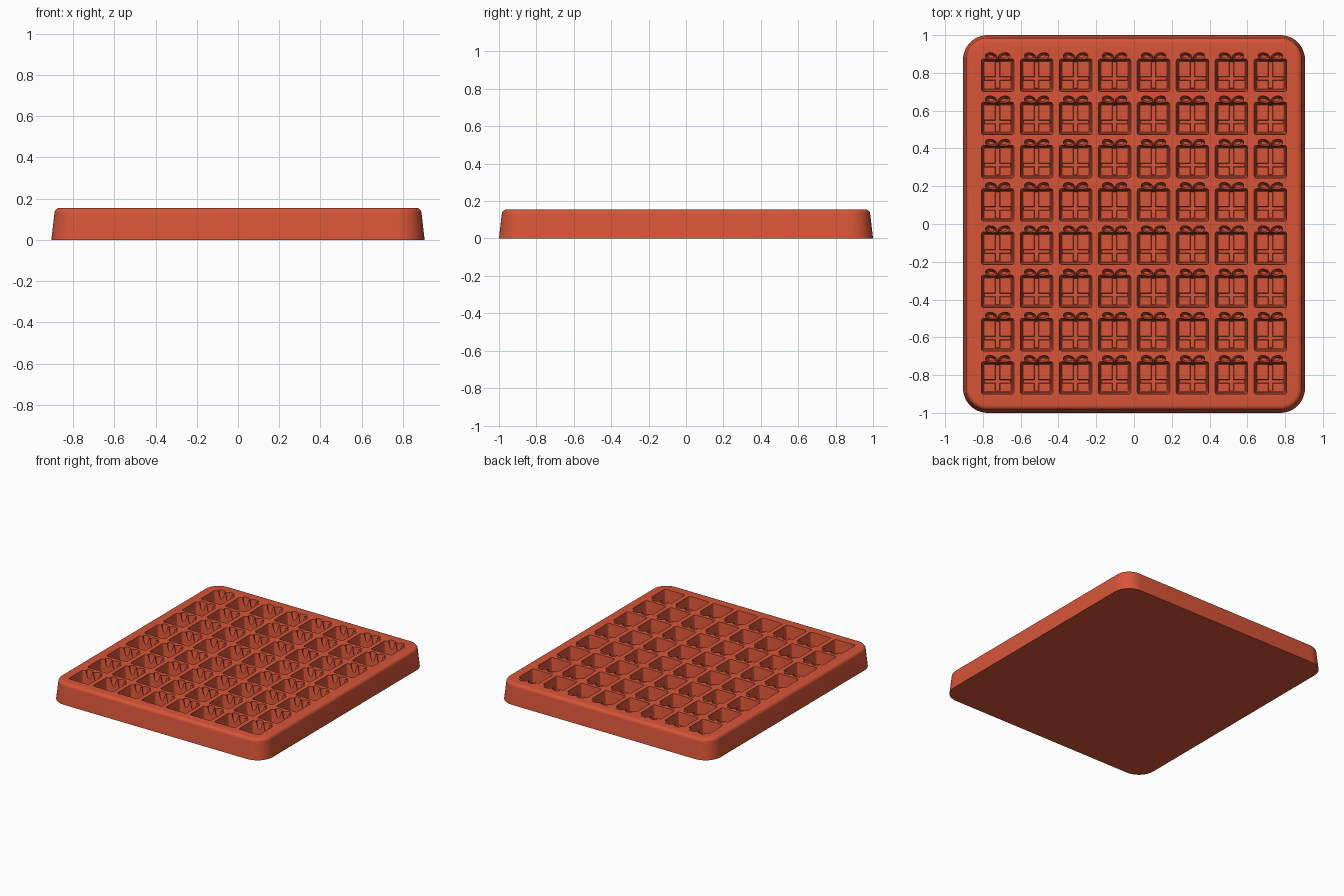
import bpy, bmesh
from math import sin, cos, pi, radians

cube = bpy.data.objects.get("Cube")
if cube:
    bpy.data.objects.remove(cube, do_unlink=True)

HEIGHT = 0.155
FLOOR = 0.05        # floor of the gift cavities
OVER = HEIGHT + 0.01  # cutters stick out above the tray
GRID = [(-0.722 + 0.2063 * i, -0.815 + 0.229 * j) for i in range(8) for j in range(8)]

silicone = bpy.data.materials.new("terracotta red silicone")
silicone.use_nodes = True
colour = (0.68, 0.09, 0.04, 1)
silicone.diffuse_color = colour
silicone.node_tree.nodes["Principled BSDF"].inputs["Base Color"].default_value = colour


def rounded_rect(hx, hy, r, z, cx=0, cy=0, steps=6):
    """Ring of points around a rectangle with round corners."""
    ring = []
    for k, (sx, sy) in enumerate([(1, 1), (-1, 1), (-1, -1), (1, -1)]):
        for s in range(steps + 1):
            a = pi / 2 * (k + s / steps)
            ring.append((cx + sx * (hx - r) + r * cos(a), cy + sy * (hy - r) + r * sin(a), z))
    return ring


def lobe(rx, ry, z, cx, cy, tilt, sides=16):
    """Tilted oval ring for one half of a bow."""
    ring = []
    for k in range(sides):
        a = 2 * pi * k / sides
        x, y = rx * cos(a), ry * sin(a)
        ring.append((cx + x * cos(tilt) - y * sin(tilt), cy + x * sin(tilt) + y * cos(tilt), z))
    return ring


def loft(bm, rings):
    """Closed solid through rings of equal length, bottom to top."""
    rows = [[bm.verts.new(p) for p in ring] for ring in rings]
    n = len(rows[0])
    for low, high in zip(rows, rows[1:]):
        for k in range(n):
            m = (k + 1) % n
            bm.faces.new((low[k], low[m], high[m], high[k]))
    bm.faces.new(rows[0][::-1])
    bm.faces.new(rows[-1])


def make_object(name, bm):
    mesh = bpy.data.meshes.new(name)
    bm.to_mesh(mesh)
    bm.free()
    mesh.materials.append(silicone)
    obj = bpy.data.objects.new(name, mesh)
    bpy.context.collection.objects.link(obj)
    return obj


# Tray body: sloping sides and a rounded top edge
bm = bmesh.new()
edge = 0.025
rings = [rounded_rect(0.905, 1.0, 0.13, 0, steps=12)]
for s in range(6):
    a = pi / 2 * s / 5
    inset = 0.015 + edge * (1 - cos(a))
    rings.append(rounded_rect(0.905 - inset, 1.0 - inset, 0.13 - inset,
                              HEIGHT - edge + edge * sin(a), steps=12))
loft(bm, rings)
tray = make_object("mold_tray", bm)

# Box-shaped cavities with drafted walls
boxes = bmesh.new()
for x, y in GRID:
    loft(boxes, [rounded_rect(0.072, 0.072, 0.006, FLOOR, x, y, 3),
                 rounded_rect(0.077, 0.077, 0.009, FLOOR + 0.005, x, y, 3),
                 rounded_rect(0.087, 0.087, 0.012, OVER, x, y, 3)])

# Two bow loops above each box
bows = bmesh.new()
for x, y in GRID:
    for side in (-1, 1):
        cx, cy, tilt = x + side * 0.034, y + 0.098, side * radians(14)
        loft(bows, [lobe(0.016, 0.008, 0.07, cx, cy, tilt),
                    lobe(0.024, 0.014, 0.085, cx, cy, tilt),
                    lobe(0.033, 0.021, OVER, cx, cy, tilt)])

# Ribbon grooves in the cavity floors
upright, crossing = bmesh.new(), bmesh.new()
for x, y in GRID:
    for target, hx, hy, cy in ((upright, 0.013, 0.072, y), (crossing, 0.072, 0.011, y - 0.018)):
        loft(target, [rounded_rect(hx - 0.003, hy - 0.003, 0.002, FLOOR - 0.016, x, cy, 1),
                      rounded_rect(hx, hy, 0.002, FLOOR + 0.002, x, cy, 1)])

# Cut every set of cavities out of the tray
bpy.context.view_layer.objects.active = tray
for name, cut in (("box_cutter", boxes), ("bow_cutter", bows),
                  ("upright_ribbon_cutter", upright), ("cross_ribbon_cutter", crossing)):
    cutter = make_object(name, cut)
    cutter.hide_render = True
    mod = tray.modifiers.new(name, "BOOLEAN")
    mod.operation = "DIFFERENCE"
    mod.solver = "EXACT"
    mod.object = cutter
    bpy.ops.object.modifier_apply(modifier=mod.name)
    bpy.data.objects.remove(cutter, do_unlink=True)

# Smooth the rounded edges, keep the creases sharp
for obj in bpy.context.selected_objects:
    obj.select_set(False)
tray.select_set(True)
bpy.ops.object.shade_smooth_by_angle(angle=radians(30))
